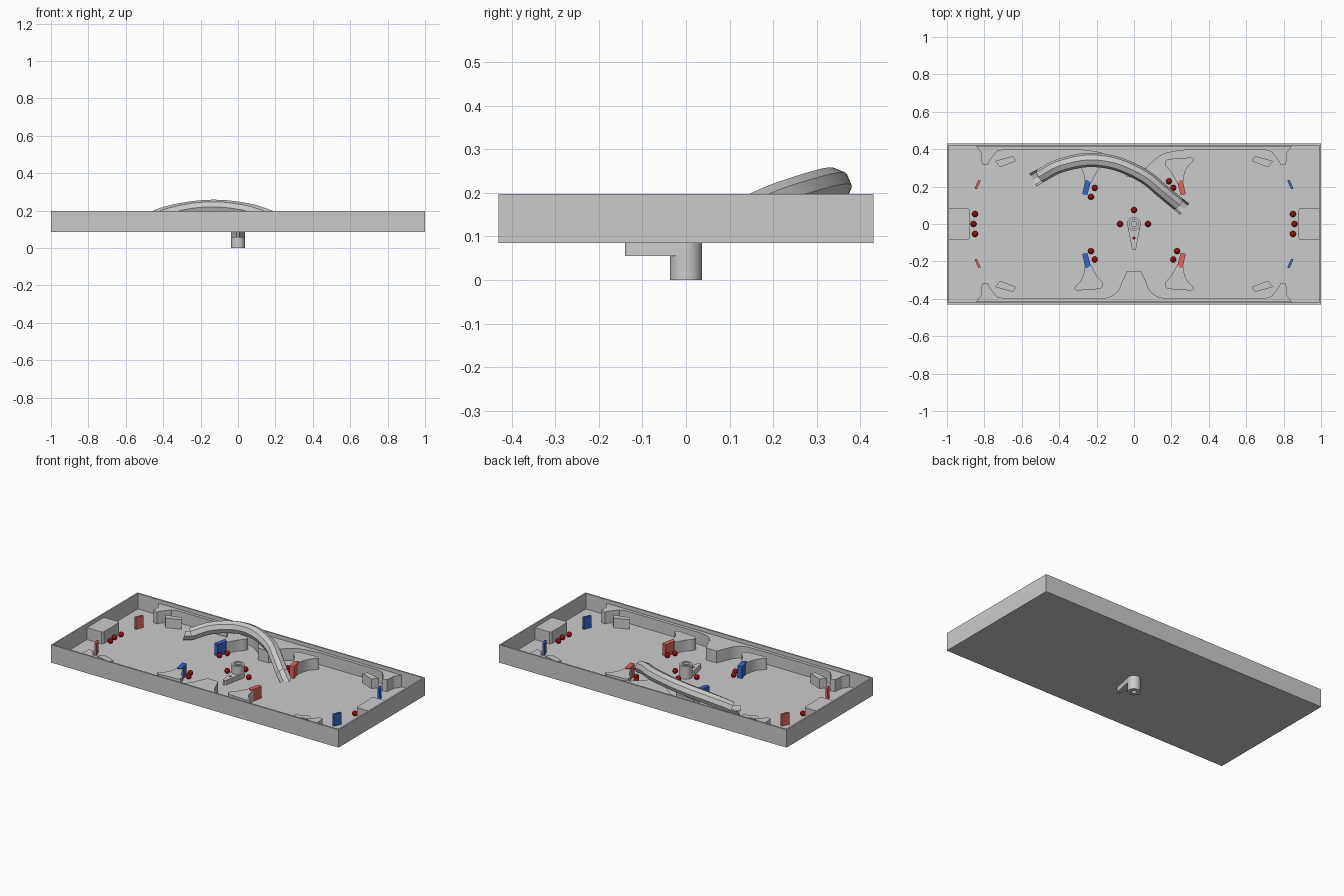
import bpy, bmesh, math
from mathutils import Vector

if "Cube" in bpy.data.objects:
    bpy.data.objects.remove(bpy.data.objects["Cube"])

FLOOR, TOP = 0.10, 0.175


def material(name, rgb):
    m = bpy.data.materials.new(name)
    m.diffuse_color = (*rgb, 1)
    m.use_nodes = True
    m.node_tree.nodes["Principled BSDF"].inputs["Base Color"].default_value = m.diffuse_color
    return m


RED = material("red", (0.75, 0.13, 0.11))
BLUE = material("blue", (0.04, 0.13, 0.6))
DARK_RED = material("dark_red", (0.3, 0.004, 0.004))


def finish(bm, name, mat=None, smooth=None):
    bmesh.ops.recalc_face_normals(bm, faces=bm.faces[:])
    me = bpy.data.meshes.new(name)
    bm.to_mesh(me)
    bm.free()
    ob = bpy.data.objects.new(name, me)
    bpy.context.collection.objects.link(ob)
    if mat:
        me.materials.append(mat)
    if smooth:
        bpy.ops.object.select_all(action='DESELECT')
        ob.select_set(True)
        bpy.context.view_layer.objects.active = ob
        bpy.ops.object.shade_smooth_by_angle(angle=math.radians(smooth))
    return ob


def prism(name, pts, z0=FLOOR - 0.005, z1=TOP, mat=None, smooth=None):
    bm = bmesh.new()
    f = bm.faces.new([bm.verts.new((x, y, z0)) for x, y in pts])
    r = bmesh.ops.extrude_face_region(bm, geom=[f])
    vs = [v for v in r["geom"] if isinstance(v, bmesh.types.BMVert)]
    bmesh.ops.translate(bm, verts=vs, vec=(0, 0, z1 - z0))
    return finish(bm, name, mat, smooth)


def rounded(pts, n=3):
    """Catmull-Rom curve through the points."""
    p = [Vector(q) for q in pts]
    p = [2 * p[0] - p[1]] + p + [2 * p[-1] - p[-2]]
    out = []
    for a, b, c, d in zip(p, p[1:], p[2:], p[3:]):
        for i in range(n):
            t = i / n
            out.append(0.5 * (2 * b + (c - a) * t + (2 * a - 5 * b + 4 * c - d) * t * t
                              + (3 * b - a - 3 * c + d) * t ** 3))
    return out + [p[-2]]


# Tray: slab with a recessed floor
bm = bmesh.new()
bmesh.ops.create_cube(bm, size=1)
for v in bm.verts:
    v.co = (v.co.x * 2, v.co.y * 0.86, 0.085 if v.co.z < 0 else 0.197)
bm.normal_update()
top = max(bm.faces, key=lambda f: f.calc_center_median().z)
bmesh.ops.inset_region(bm, faces=[top], thickness=0.014)
inner = bmesh.ops.extrude_discrete_faces(bm, faces=[top])["faces"][0]
bmesh.ops.translate(bm, verts=inner.verts[:], vec=(0, 0, FLOOR - 0.197))
finish(bm, "tray")

# Side guides with centre hump and corner posts
corner = [(0.69, 0.399), (0.733, 0.388), (0.77, 0.342), (0.785, 0.315),
          (0.813, 0.32), (0.818, 0.38), (0.845, 0.418)]
humps = {1: [(0.037, 0.25), (0.06, 0.29), (0.1, 0.333), (0.17, 0.378), (0.3, 0.398)],
         -1: [(0.037, 0.25), (0.06, 0.30), (0.085, 0.355), (0.13, 0.39), (0.2, 0.398)]}
for s, hump in humps.items():
    half = [tuple(p) for p in rounded(hump)] + corner
    prism("side_guide", [(x, y * s) for x, y in half] + [(-x, y * s) for x, y in half[::-1]],
          smooth=30)

# Parts repeated in the four quadrants
fin = [tuple(p) for p in rounded([(0.232, 0.215), (0.2, 0.275), (0.17, 0.31), (0.165, 0.335)])]
fin += [(0.18, 0.347), (0.305, 0.356), (0.32, 0.345)]
fin += [tuple(p) for p in rounded([(0.315, 0.335), (0.29, 0.31), (0.272, 0.275), (0.262, 0.22)])]
blade = [(0.277, 0.16), (0.25, 0.155), (0.232, 0.22), (0.247, 0.236), (0.26, 0.234)]
target = [(0.852, 0.19), (0.84, 0.186), (0.82, 0.232), (0.832, 0.236)]
block = [(0.743, 0.337), (0.717, 0.303), (0.63, 0.337), (0.647, 0.363)]
for sx in (1, -1):
    for sy in (1, -1):
        def q(pts):
            return [(x * sx, y * sy) for x, y in pts]
        prism("fin", q(fin), z1=0.17, smooth=30)
        prism("blade", q(blade), mat=RED if sx > 0 else BLUE)
        prism("target", q(target), mat=BLUE if sx > 0 else RED)
        prism("corner_block", q(block), z1=0.16)
    # End box
    prism("end_box", [(sx * x, y) for x, y in ((0.99, -0.085), (0.888, -0.085), (0.88, -0.075),
                                              (0.88, 0.075), (0.888, 0.085), (0.99, 0.085))])

# Central hollow spindle
bm = bmesh.new()
N = 24
rings = []
for r, z in ((0.037, 0), (0.037, 0.18), (0.024, 0.18), (0.024, 0.165), (0.014, 0.165), (0.014, 0)):
    rings.append([bm.verts.new((r * math.cos(2 * math.pi * i / N),
                                r * math.sin(2 * math.pi * i / N), z)) for i in range(N)])
for a, b in zip(rings, rings[1:] + rings[:1]):
    for i in range(N):
        j = (i + 1) % N
        bm.faces.new((a[i], a[j], b[j], b[i]))
finish(bm, "spindle", smooth=30)

# Tapered lever, split at the spindle wall
prism("lever", [(-0.034, -0.012), (-0.01, -0.135), (-0.005, -0.14), (0.005, -0.14),
                (0.01, -0.135), (0.034, -0.012), (0.022, -0.029), (0, -0.036), (-0.022, -0.029)],
      0.055, 0.13)

# Balls
spots = [(0, 0.075), (0.075, 0), (-0.075, 0), (0, -0.075),
         (-0.21, 0.193), (-0.23, 0.145), (0.187, 0.228), (0.21, 0.193),
         (-0.23, -0.145), (-0.21, -0.19), (0.23, -0.145), (0.21, -0.19)]
spots += [(s * x, y) for s in (1, -1) for x, y in ((0.85, 0.053), (0.858, 0), (0.85, -0.053))]
for x, y in spots:
    bm = bmesh.new()
    bmesh.ops.create_uvsphere(bm, u_segments=16, v_segments=10, radius=0.016)
    bmesh.ops.translate(bm, verts=bm.verts[:], vec=(x, y, FLOOR + 0.017))
    finish(bm, "ball", DARK_RED, 60)

# Arched tunnel: octagonal tube with flared open lips at both ends
path = rounded([(-0.50, 0.258, 0.137), (-0.40, 0.31, 0.18), (-0.25, 0.342, 0.212),
                (-0.10, 0.325, 0.22), (0.05, 0.258, 0.202), (0.15, 0.178, 0.173),
                (0.235, 0.108, 0.137)], 4)
S, R = 8, 0.038


def ring(bm, c, d, r):
    side = d.cross(Vector((0, 0, 1))).normalized()
    up = side.cross(d).normalized()
    return [bm.verts.new(c + r * (math.cos(a) * side + math.sin(a) * up))
            for a in (2 * math.pi * i / S for i in range(S))]


bm = bmesh.new()
last = len(path) - 1
dirs = [(path[min(i + 1, last)] - path[max(i - 1, 0)]).normalized() for i in range(last + 1)]
tube = [ring(bm, c, d, R) for c, d in zip(path, dirs)]
for a, b in zip(tube, tube[1:]):
    for i in range(S):
        j = (i + 1) % S
        bm.faces.new((a[i], a[j], b[j], b[i]))
for k, s in ((0, -1), (last, 1)):
    flat = Vector((dirs[k].x, dirs[k].y, 0)).normalized()
    lip = ring(bm, path[k] + s * 0.045 * flat, flat, R)
    for v in lip:
        v.co.z = max(v.co.z - 0.004, FLOOR + 0.002)
    for i in range(S // 2, S):
        j = (i + 1) % S
        bm.faces.new((tube[k][i], tube[k][j], lip[j], lip[i]))
    bmesh.ops.delete(bm, geom=lip[1:S // 2], context='VERTS')
finish(bm, "arched_tunnel", smooth=30)
